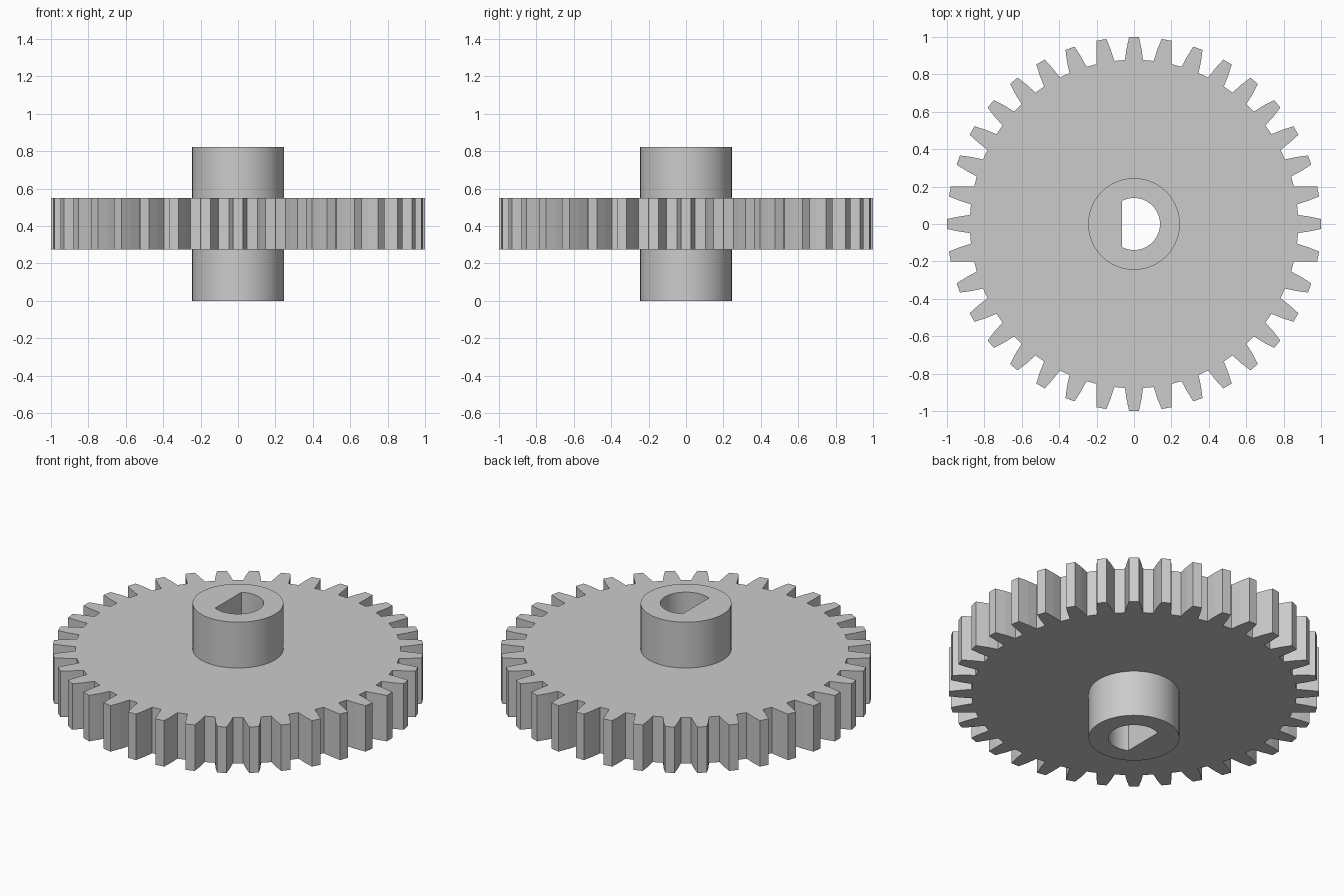
import bpy
import bmesh
from math import acos, cos, pi, radians, sin

TEETH = 36
HUB_RADIUS = 0.245
BORE_RADIUS, BORE_FLAT_X = 0.139, -0.064
HUB_HEIGHT = 0.822
WHEEL_Z = (0.275, 0.549)

cube = bpy.data.objects.get("Cube")
if cube:
    bpy.data.objects.remove(cube, do_unlink=True)

grey = bpy.data.materials.new("plain grey")
grey.use_nodes = True
colour = (0.6, 0.6, 0.6, 1.0)
grey.diffuse_color = colour
grey.node_tree.nodes["Principled BSDF"].inputs["Base Color"].default_value = colour


def polar(radius, angle):
    return radius * cos(angle), radius * sin(angle)


def ring_solid(name, outer, inner, z0, z1):
    """Closed ring between two matched outlines, from z0 up to z1."""
    bm = bmesh.new()
    # Loops in order around the cross-section
    loops = [[bm.verts.new((x, y, z)) for x, y in outline]
             for outline, z in ((outer, z0), (outer, z1), (inner, z1), (inner, z0))]
    count = len(outer)
    for k, loop in enumerate(loops):
        following = loops[(k + 1) % len(loops)]
        for i in range(count):
            j = (i + 1) % count
            bm.faces.new((loop[i], loop[j], following[j], following[i]))
    bmesh.ops.recalc_face_normals(bm, faces=bm.faces)
    mesh = bpy.data.meshes.new(name)
    bm.to_mesh(mesh)
    bm.free()
    mesh.materials.append(grey)
    obj = bpy.data.objects.new(name, mesh)
    bpy.context.collection.objects.link(obj)
    return obj


# Toothed wheel: half a tooth as (radius, angle), mirrored and repeated
flank = [(0.878, 3.15), (0.94, 2.4), (1.0, 1.5)]
tooth = [(r, -a) for r, a in flank] + [(r, a) for r, a in reversed(flank)]
outline = [(r, radians(a) + 2 * pi * k / TEETH) for k in range(TEETH) for r, a in tooth]
ring_solid("toothed_wheel",
           [polar(r, a) for r, a in outline],
           [polar(HUB_RADIUS - 0.02, a) for r, a in outline],
           *WHEEL_Z)

# Hub with a D-shaped bore: round arc, then a flat on the -x side
corner = acos(BORE_FLAT_X / BORE_RADIUS)
ARC, FLAT = 48, 24
angles = [-corner + 2 * corner * i / ARC for i in range(ARC)]
angles += [corner + 2 * (pi - corner) * i / FLAT for i in range(FLAT)]
bore = []
for a in angles:
    on_flat = a > corner - 0.001
    bore.append(polar(BORE_FLAT_X / cos(a) if on_flat else BORE_RADIUS, a))
hub = ring_solid("hub", [polar(HUB_RADIUS, a) for a in angles], bore, 0, HUB_HEIGHT)

# Smooth the round walls, keep the rims sharp
bpy.ops.object.select_all(action="DESELECT")
hub.select_set(True)
bpy.context.view_layer.objects.active = hub
bpy.ops.object.shade_smooth_by_angle(angle=radians(30))
